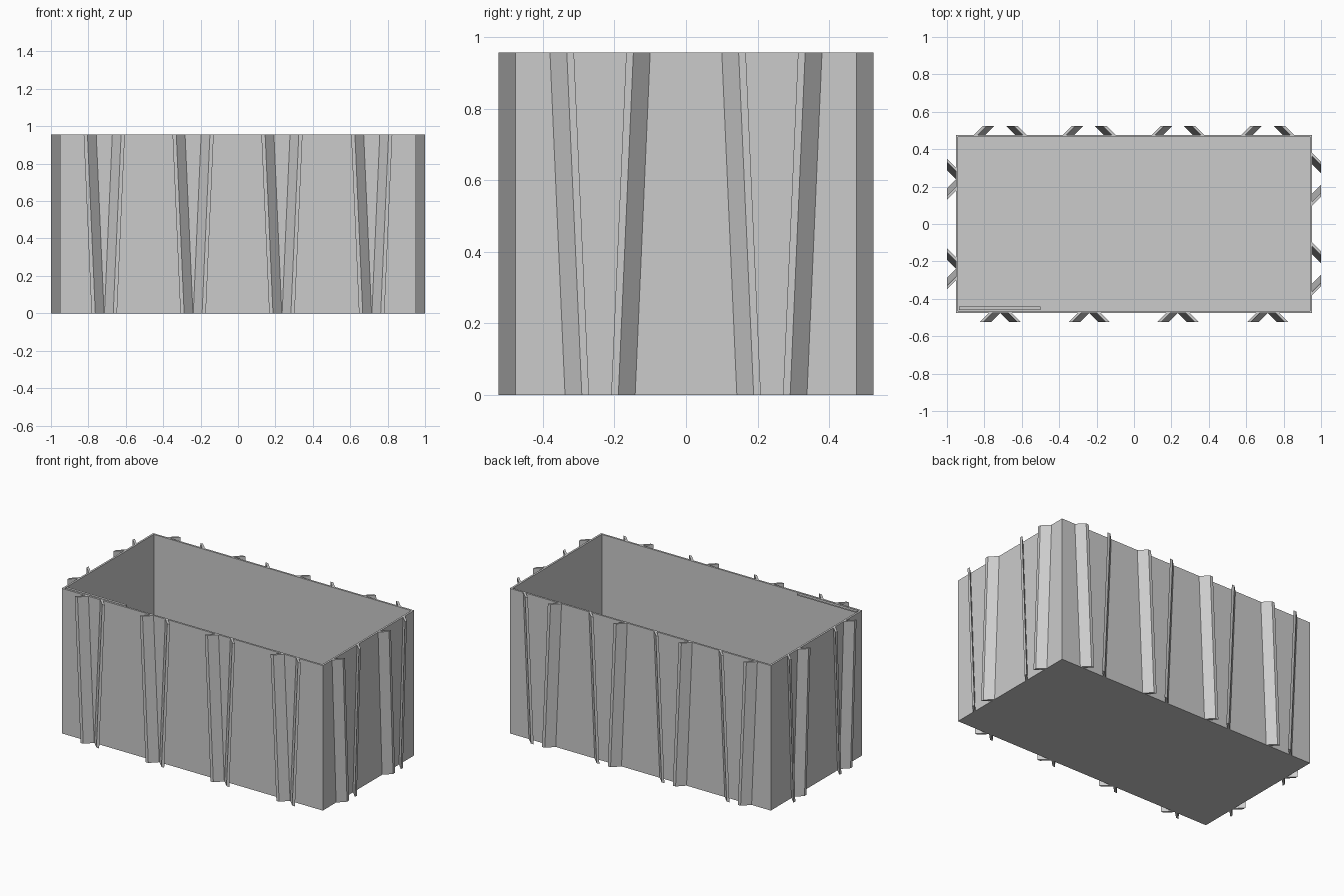
import bpy
import bmesh
from mathutils import Vector

if "Cube" in bpy.data.objects:
    bpy.data.objects.remove(bpy.data.objects["Cube"], do_unlink=True)

HX, HY, HEIGHT, WALL, REACH = 0.953, 0.477, 0.957, 0.018, 0.047

grey = bpy.data.materials.new("plain_grey")
grey.use_nodes = True
colour = (0.6, 0.6, 0.6, 1)
grey.diffuse_color = colour
grey.node_tree.nodes["Principled BSDF"].inputs["Base Color"].default_value = colour


def finish(name, bm):
    bmesh.ops.recalc_face_normals(bm, faces=bm.faces)
    mesh = bpy.data.meshes.new(name)
    bm.to_mesh(mesh)
    bm.free()
    mesh.materials.append(grey)
    obj = bpy.data.objects.new(name, mesh)
    bpy.context.collection.objects.link(obj)
    return obj


def box(bm, low, high):
    low, high = Vector(low), Vector(high)
    made = bmesh.ops.create_cube(bm, size=1)["verts"]
    bmesh.ops.scale(bm, vec=high - low, verts=made)
    bmesh.ops.translate(bm, vec=(low + high) / 2, verts=made)


# Open container: block with its top inset and pushed down to the floor
bm = bmesh.new()
box(bm, (-HX, -HY, 0), (HX, HY, HEIGHT))
top = max(bm.faces, key=lambda f: f.calc_center_median().z)
bmesh.ops.inset_region(bm, faces=[top], thickness=WALL)
cavity = bmesh.ops.extrude_face_region(bm, geom=[top])["geom"]
if top.is_valid:
    bmesh.ops.delete(bm, geom=[top], context="FACES")
bmesh.ops.translate(bm, vec=(0, 0, WALL - HEIGHT),
                    verts=[v for v in cavity if isinstance(v, bmesh.types.BMVert)])
finish("container", bm)

# Short lip inside the front wall
bm = bmesh.new()
box(bm, (-HX + WALL, -HY + WALL, HEIGHT - 0.008), (-0.5, -HY + 0.035, HEIGHT))
finish("inner_lip", bm)


def add_fin(bm, centre, along, outward, side, splay):
    """Leaning plate set at 45 degrees to its wall."""
    embed = 0.008
    root = 0.053 if splay > 0 else 0.13
    rings = []
    for z, lean in ((0, -0.042), (HEIGHT, 0)):
        ring = []
        for depth, half in ((-embed, -1), (REACH, -1), (REACH, 1), (-embed, 1)):
            offset = root + lean + splay * depth + half * 0.01
            point = centre + along * side * offset + outward * depth
            ring.append(bm.verts.new(point + Vector((0, 0, z))))
        rings.append(ring)
    bm.faces.new(rings[0])
    bm.faces.new(rings[1])
    for i in range(4):
        j = (i + 1) % 4
        bm.faces.new((rings[0][i], rings[0][j], rings[1][j], rings[1][i]))


# Fin pairs: front and right splay outward, back and left close inward
X, Y = Vector((1, 0, 0)), Vector((0, 1, 0))
LONG, SHORT = (-0.715, -0.24, 0.235, 0.715), (-0.24, 0.24)
for name, along, outward, distance, centres, splay in (
        ("front_fins", X, -Y, HY, LONG, 1),
        ("back_fins", X, Y, HY, LONG, -1),
        ("right_fins", Y, -X, HX, SHORT, 1),
        ("left_fins", Y, X, HX, SHORT, -1)):
    bm = bmesh.new()
    for c in centres:
        for side in (-1, 1):
            add_fin(bm, along * c + outward * distance, along, outward, side, splay)
    finish(name, bm)
